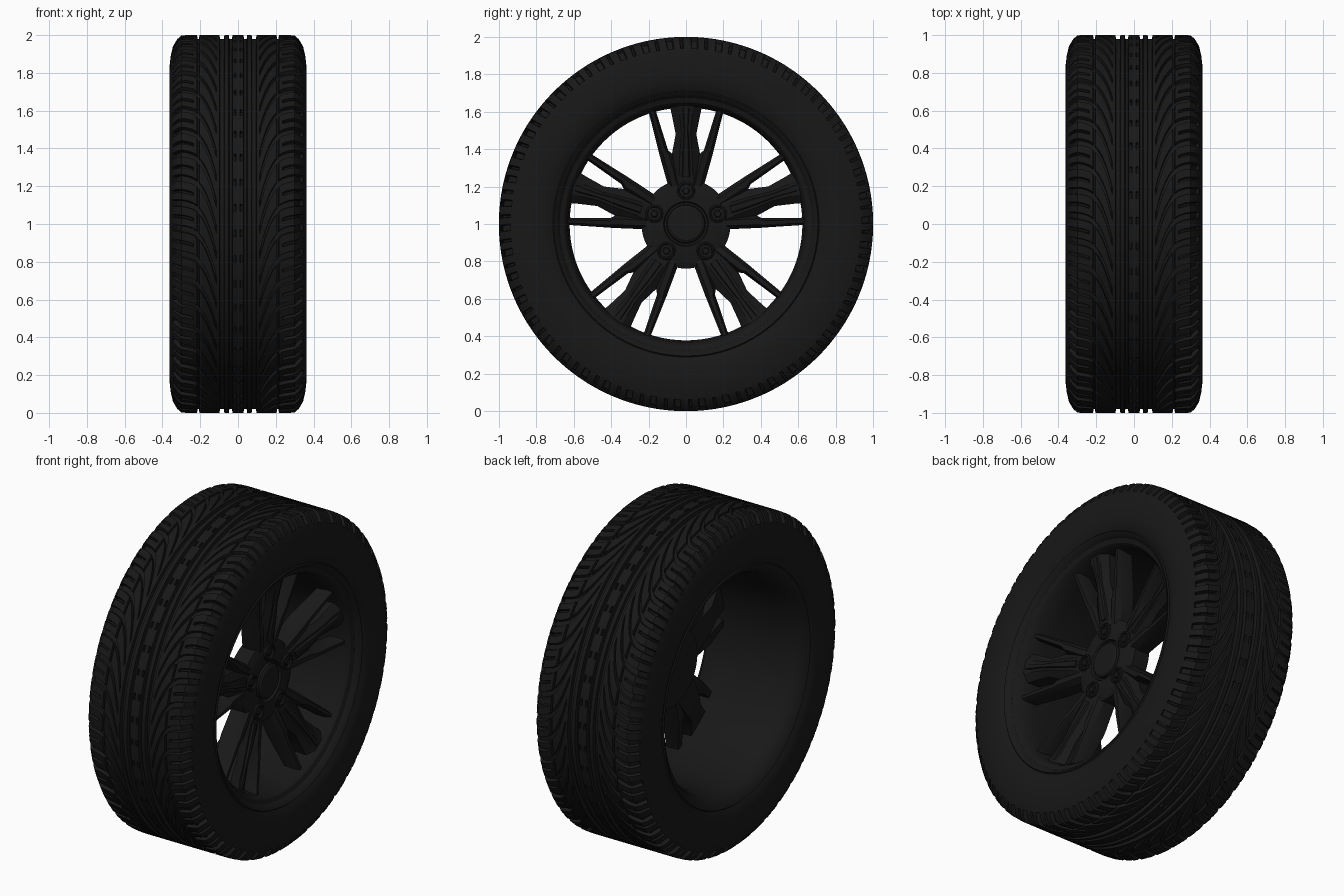
import bpy, bmesh
from math import sin, cos, pi, radians

if "Cube" in bpy.data.objects:
    bpy.data.objects.remove(bpy.data.objects["Cube"])

black = bpy.data.materials.new("black")
black.diffuse_color = (0.009, 0.009, 0.009, 1)
black.use_nodes = True
black.node_tree.nodes["Principled BSDF"].inputs["Base Color"].default_value = black.diffuse_color


def finish(name, verts, faces, angle=30):
    """Turn raw geometry into a clean, shaded object."""
    me = bpy.data.meshes.new(name)
    me.from_pydata(verts, [], faces)
    bm = bmesh.new()
    bm.from_mesh(me)
    bmesh.ops.remove_doubles(bm, verts=bm.verts, dist=1e-5)
    bmesh.ops.recalc_face_normals(bm, faces=bm.faces)
    bm.to_mesh(me)
    bm.free()
    me.materials.append(black)
    ob = bpy.data.objects.new(name, me)
    bpy.context.collection.objects.link(ob)
    bpy.ops.object.select_all(action='DESELECT')
    ob.select_set(True)
    bpy.context.view_layer.objects.active = ob
    bpy.ops.object.shade_smooth_by_angle(angle=radians(angle))
    return ob


def revolve(name, profile, segs, cy=0, cz=1, closed=False):
    """Spin (x, radius) points round an axis parallel to x."""
    n = len(profile)
    verts = [(x, cy + r * cos(2 * pi * i / segs), cz + r * sin(2 * pi * i / segs))
             for i in range(segs) for x, r in profile]
    faces = []
    for i in range(segs):
        a, b = i * n, (i + 1) % segs * n
        for j in range(n if closed else n - 1):
            k = (j + 1) % n
            faces.append((a + j, a + k, b + k, b + j))
    return finish(name, verts, faces)


def spoke(name, angle, stations):
    """Loft a chamfered section; station = (v, u_left, u_right, x_front, x_back)."""
    verts, faces = [], []
    for v, ul, ur, xf, xb in stations:
        w = ur - ul
        section = [(ul, xb), (ul, xf - 0.03), (ul + w * 0.28, xf),
                   (ur - w * 0.28, xf), (ur, xf - 0.03), (ur, xb)]
        verts += [(x, v * cos(angle) - u * sin(angle), 1 + v * sin(angle) + u * cos(angle))
                  for u, x in section]
    for s in range(len(stations) - 1):
        for j in range(6):
            a, b = s * 6 + j, s * 6 + (j + 1) % 6
            faces.append((a, b, b + 6, a + 6))
    m = len(verts)
    faces += [tuple(range(6)), tuple(range(m - 6, m))]
    return finish(name, verts, faces)


# Tyre: half section as (x, radius, ring groove, cross groove level)
half = [(0, 1, 0, 0), (.010, 1, 0, 0), (.012, 1, 0, 1), (.020, 1, 0, 1), (.022, 1, 0, 0),
        (.029, 1, 0, 0), (.032, 1, 1, 0), (.046, 1, 1, 0), (.049, 1, 0, 0),
        (.072, 1, 0, 0), (.075, 1, 1, 0), (.095, 1, 1, 0), (.098, 1, 0, 0),
        (.114, 1, 0, 0), (.118, 1, 0, 1), (.13, 1, 0, 1), (.145, 1, 0, 1),
        (.165, 1, 0, 1), (.185, 1, 0, 1), (.204, 1, 0, 1), (.207, 1, 1, 1),
        (.214, 1, 1, 1), (.217, 1, 0, 1), (.235, 1, 0, 1), (.238, 1, 0, 2),
        (.27, 1, 0, 2), (.30, .998, 0, 2), (.322, .978, 0, 2), (.342, .945, 0, 2),
        (.345, .938, 0, 0), (.356, .89, 0, 0), (.363, .83, 0, 0), (.361, .77, 0, 0),
        (.352, .735, 0, 0), (.338, .708, 0, 0), (.30, .69, 0, 0)]
section = [(-x, r, c, l) for x, r, c, l in half[:0:-1]] + half
# One tread pitch: (fraction, level needed for a groove here)
pitch = [(0, 0), (.03, 1), (.14, 1), (.25, 1), (.28, 0), (.45, 0),
         (.60, 0), (.63, 2), (.70, 2), (.73, 0), (.87, 0)]
PITCHES, DEPTH = 46, 0.02


def sweep(x):
    """Cross grooves lean over as they run from the shoulder to the middle."""
    x = max(abs(x), 0.11)
    return 0.15 * max(0, 0.34 - x) + 0.27 * (max(0, 0.29 - x) / 0.18) ** 3


verts, faces = [], []
for p in range(PITCHES):
    for f, need in pitch:
        for x, r, ring, level in section:
            cut = DEPTH if ring or (need and level >= need) else 0
            t = 2 * pi * (p + f) / PITCHES + sweep(x)
            if cut and abs(x) > 0.31:
                x -= 0.7 * cut * (1 if x > 0 else -1)
            verts.append((x, (r - cut) * cos(t), 1 + (r - cut) * sin(t)))
n, rows = len(section), PITCHES * len(pitch)
for i in range(rows):
    a, b = i * n, (i + 1) % rows * n
    faces += [(a + j, a + j + 1, b + j + 1, b + j) for j in range(n - 1)]
finish("tyre", verts, faces)

# Rim barrel with a flange on each side
revolve("rim_barrel", [(.335, .715), (.346, .705), (.338, .69), (.315, .675), (.305, .65),
                       (.28, .632), (.20, .622), (-.20, .625), (-.28, .64), (-.32, .665),
                       (-.338, .69), (-.346, .705), (-.335, .715), (-.29, .70),
                       (-.24, .655), (.20, .655), (.28, .70)], 96, closed=True)

# Hub with a stepped centre cap
revolve("hub", [(.218, 0), (.218, .085), (.208, .10), (.192, .104), (.192, .114),
                (.208, .12), (.208, .20), (.19, .238), (.09, .238), (.09, 0)], 64)

# Five spoke groups: a broad waisted spoke, a thin one each side, and a wheel nut
for g in range(5):
    a = pi / 2 + g * 2 * pi / 5
    spoke(f"broad_spoke_{g}", a, [(.12, -.06, .06, .195, .10), (.24, -.085, .085, .212, .10),
                                  (.375, -.075, .075, .235, .11), (.48, -.055, .055, .25, .13),
                                  (.58, -.075, .075, .268, .16), (.645, -.09, .09, .285, .18)])
    # narrow raised rib along the broad spoke
    spoke(f"spoke_rib_{g}", a, [(.25, -.035, .035, .222, .17), (.375, -.03, .03, .246, .18),
                                (.50, -.018, .018, .262, .19), (.62, -.03, .03, .284, .2)])
    for side in (-1, 1):
        st = []
        for v, u0, u1, xf, xb in [(.17, .02, .085, .195, .10), (.22, .03, .10, .208, .10),
                                  (.37, .07, .142, .235, .12), (.395, .096, .148, .239, .125),
                                  (.62, .166, .205, .28, .19), (.64, .168, .215, .285, .2)]:
            lo, hi = sorted((side * u0, side * u1))
            st.append((v, lo, hi, xf, xb))
        spoke(f"thin_spoke_{g}_{'left' if side < 0 else 'right'}", a, st)
    cy, cz = .178 * cos(a), 1 + .178 * sin(a)
    revolve(f"nut_seat_{g}", [(.19, .05), (.218, .047), (.222, .04), (.218, .034), (.19, .032)],
            24, cy, cz)
    revolve(f"wheel_nut_{g}", [(.19, .022), (.215, .022), (.22, .016), (.22, 0)], 6, cy, cz)
